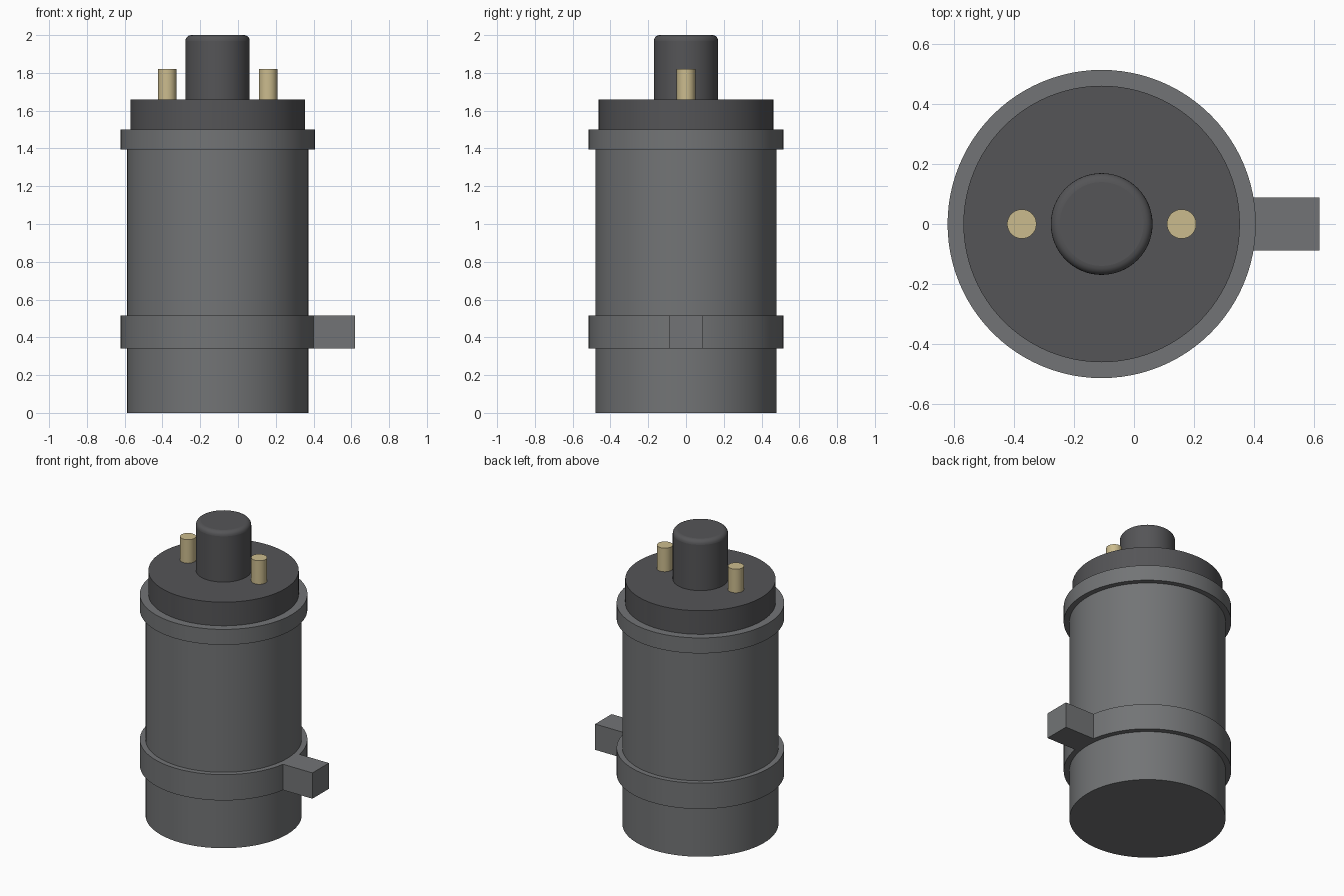
import bpy, math

if "Cube" in bpy.data.objects:
    bpy.data.objects.remove(bpy.data.objects["Cube"])

CX = -0.108  # axis of the cylinder body


def material(name, rgb):
    m = bpy.data.materials.new(name)
    m.diffuse_color = (*rgb, 1)
    m.use_nodes = True
    m.node_tree.nodes["Principled BSDF"].inputs["Base Color"].default_value = m.diffuse_color
    return m


steel = material("dark_steel", (0.17, 0.175, 0.18))
plastic = material("black_plastic", (0.09, 0.09, 0.095))
brass = material("brass", (0.60, 0.50, 0.27))


def finish(name, mat):
    ob = bpy.context.object
    ob.name = ob.data.name = name
    ob.data.materials.append(mat)
    return ob


def cylinder(name, r, z0, z1, mat, x=CX, sides=96, bevel=0):
    bpy.ops.mesh.primitive_cylinder_add(vertices=sides, radius=r, depth=z1 - z0,
                                        location=(x, 0, (z0 + z1) / 2))
    ob = finish(name, mat)
    if bevel:
        mod = ob.modifiers.new("rounded_rim", 'BEVEL')
        mod.width, mod.segments = bevel, 5
        mod.limit_method, mod.angle_limit = 'ANGLE', math.radians(40)
    bpy.ops.object.shade_smooth_by_angle(angle=math.radians(30))
    return ob


# Can with rolled rim and mounting clamp
cylinder("can_body", 0.48, 0, 1.45, steel)
cylinder("top_rim", 0.515, 1.395, 1.50, steel)
cylinder("clamp_band", 0.515, 0.34, 0.515, steel)

# Clamp tab, starting inside the band
bpy.ops.mesh.primitive_cube_add(size=1, location=(0.485, 0, 0.4275))
bpy.context.object.scale = (0.27, 0.176, 0.175)
bpy.ops.object.transform_apply(location=False, rotation=False, scale=True)
finish("clamp_tab", steel)

# Insulating cap and rounded central tower
cylinder("cap", 0.462, 1.48, 1.66, plastic)
cylinder("center_tower", 0.17, 1.62, 2.0, plastic, sides=64, bevel=0.03)

# Terminal posts on either side
for side, label in ((-1, "left"), (1, "right")):
    cylinder(label + "_terminal", 0.049, 1.64, 1.82, brass, x=CX + side * 0.267, sides=48)
